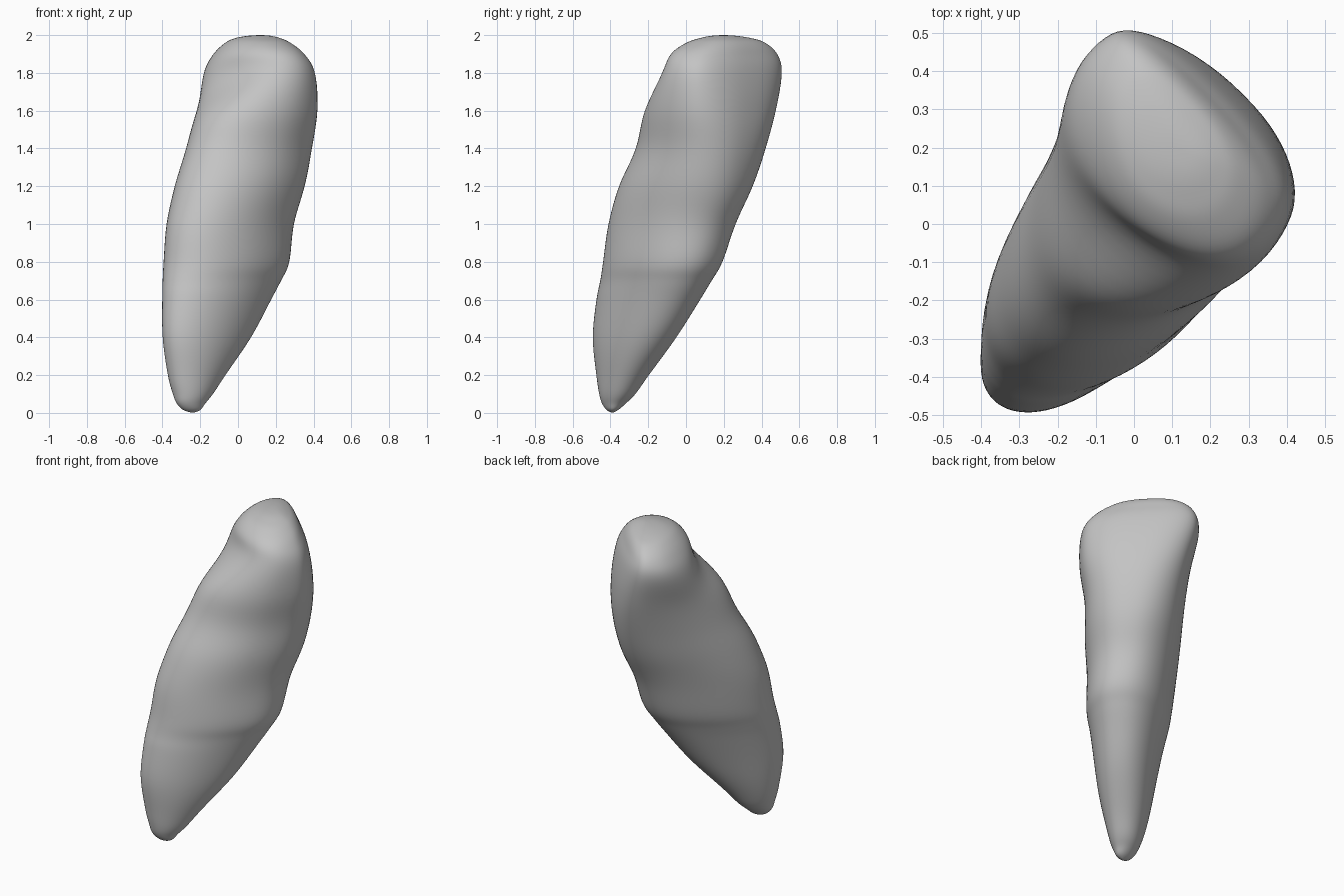
import bpy
import bmesh
import math
from mathutils import Vector

SEGMENTS = 72
STEPS = 6

# Cross-sections from root tip to biting edge:
# height, x min, x max, y min, y max, diagonal stretch
SECTIONS = [
    (0.0, -.24, -.24, -.39, -.39, .2),
    (.015, -.29, -.2, -.42, -.36, .2),
    (.05, -.325, -.175, -.445, -.32, .22),
    (.1, -.345, -.135, -.46, -.27, .25),
    (.2, -.372, -.07, -.475, -.2, .34),
    (.4, -.4, .065, -.495, -.055, .48),
    (.6, -.402, .17, -.475, .07, .49),
    (.7, -.4, .222, -.455, .13, .47),
    (.8, -.395, .266, -.44, .187, .43),
    (1.0, -.38, .288, -.412, .255, .4),
    (1.2, -.335, .345, -.355, .345, .34),
    (1.4, -.272, .38, -.262, .41, .22),
    (1.6, -.225, .405, -.218, .458, 0),
    (1.8, -.185, .395, -.135, .492, -.33),
    (1.9, -.13, .345, -.085, .472, -.42),
    (1.96, -.065, .275, .005, .415, -.4),
    (1.985, -.01, .22, .08, .34, -.4),
    (1.997, .06, .17, .14, .26, -.4),
    (2.0, .12, .12, .2, .2, -.4),
]


def catmull(a, b, c, d, t):
    return b + t * (c - a + t * (2 * a - 5 * b + 4 * c - d + t * (3 * (b - c) + d - a))) / 2


def smooth_sections(rows):
    """Blend the listed sections into a fine, smooth stack."""
    result = []
    last = len(rows) - 1
    for i in range(last):
        group = [rows[max(i - 1, 0)], rows[i], rows[i + 1], rows[min(i + 2, last)]]
        for s in range(STEPS):
            result.append([catmull(*values, s / STEPS) for values in zip(*group)])
    result.append(list(rows[last]))
    return result


def squared(value, power):
    return math.copysign(abs(value) ** power, value)


def section_points(row):
    """Oval with a flatter outer face, hollowed on the inner side of the crown."""
    z, x0, x1, y0, y1, slant = row
    half_x, half_y = (x1 - x0) / 2, (y1 - y0) / 2
    mean = (half_x ** 2 + half_y ** 2) / 2
    cross = slant * half_x * half_y
    half_depth = math.sqrt(mean + cross)
    skew = (half_y ** 2 - half_x ** 2) / 2 / half_depth
    half_width = math.sqrt(mean - cross - skew ** 2)
    crown = min(max((z - 1.1) / .5, 0), 1) * min(half_depth / .2, 1)
    depth_axis = Vector((1, 1, 0)).normalized()
    width_axis = Vector((-1, 1, 0)).normalized()
    centre = Vector(((x0 + x1) / 2, (y0 + y1) / 2, z))
    points = []
    for i in range(SEGMENTS):
        angle = math.tau * i / SEGMENTS
        c, s = math.cos(angle), math.sin(angle)
        # Square off the outer face only
        power = 1 - (.08 + .1 * crown) * max(0, min(1, c * 2))
        ratio = squared(c, power)
        depth = half_depth * ratio
        width = half_width * squared(s, power) + skew * ratio
        # The hollow runs slightly downhill across the crown
        hollow = .06 * math.exp(-((z - 1.75 + .25 * width) / .13) ** 2)
        width *= 1 + .25 * crown * depth
        depth += hollow * max(0, -ratio) ** 3 - .035 * crown * ratio ** 2
        points.append(centre + depth_axis * depth + width_axis * width)
    return points


def build_tooth():
    bm = bmesh.new()
    rows = smooth_sections(SECTIONS)
    rings = [[bm.verts.new(p) for p in section_points(row)] for row in rows[1:-1]]
    for low, high in zip(rings, rings[1:]):
        for i in range(SEGMENTS):
            j = (i + 1) % SEGMENTS
            bm.faces.new((low[i], low[j], high[j], high[i]))
    # Close the tip and the biting edge
    for ring, row in ((rings[0], rows[0]), (rings[-1], rows[-1])):
        pole = bm.verts.new((row[1], row[3], row[0]))
        for i in range(SEGMENTS):
            bm.faces.new((ring[i], ring[(i + 1) % SEGMENTS], pole))
    bmesh.ops.recalc_face_normals(bm, faces=bm.faces)
    mesh = bpy.data.meshes.new("tooth")
    bm.to_mesh(mesh)
    bm.free()
    mesh.shade_smooth()
    tooth = bpy.data.objects.new("tooth", mesh)
    bpy.context.collection.objects.link(tooth)
    return tooth


def make_material(name, colour):
    material = bpy.data.materials.new(name)
    material.use_nodes = True
    material.diffuse_color = colour
    material.node_tree.nodes["Principled BSDF"].inputs["Base Color"].default_value = colour
    return material


default = bpy.data.objects.get("Cube")
if default:
    bpy.data.objects.remove(default, do_unlink=True)

tooth = build_tooth()
tooth.data.materials.append(make_material("light grey", (.55, .55, .55, 1)))

# Soften the blended surface
relax = tooth.modifiers.new("relax", 'SMOOTH')
relax.factor = .5
relax.iterations = 8
